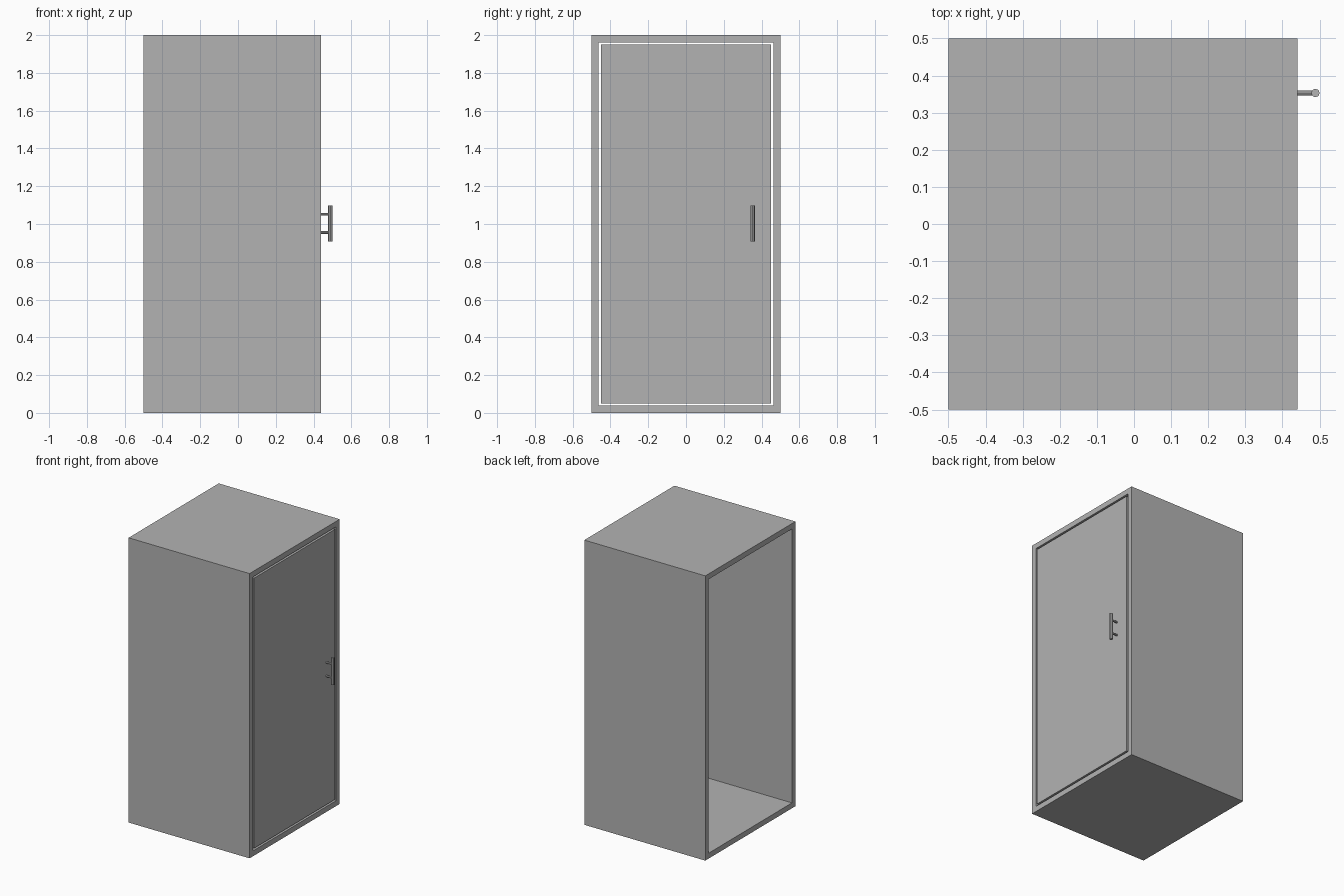
import bpy
import bmesh
from mathutils import Vector

cube = bpy.data.objects.get("Cube")
if cube:
    bpy.data.objects.remove(cube, do_unlink=True)

grey = bpy.data.materials.new("plain_grey")
grey.use_nodes = True
colour = (0.45, 0.45, 0.45, 1)
grey.diffuse_color = colour
grey.node_tree.nodes["Principled BSDF"].inputs["Base Color"].default_value = colour

BACK, FRONT = -0.5, 0.44      # extent of the shell along x
HALF, TOP = 0.5, 2.0
WALL, GAP = 0.038, 0.013
DOOR_THICK = 0.035
HANDLE_Y, BAR_X = 0.353, 0.489


def finish(bm, name):
    bmesh.ops.recalc_face_normals(bm, faces=bm.faces)
    mesh = bpy.data.meshes.new(name)
    bm.to_mesh(mesh)
    bm.free()
    mesh.materials.append(grey)
    obj = bpy.data.objects.new(name, mesh)
    bpy.context.collection.objects.link(obj)
    return obj


def ring(bm, x, inset):
    """Rectangle facing along x, inset from the outer size."""
    y, low, high = HALF - inset, inset, TOP - inset
    return [bm.verts.new((x, a, b)) for a, b in
            ((-y, low), (y, low), (y, high), (-y, high))]


def rod(name, start, end, radius, sides=8):
    start, end = Vector(start), Vector(end)
    axis = end - start
    bm = bmesh.new()
    bmesh.ops.create_cone(bm, cap_ends=True, segments=sides, radius1=radius,
                          radius2=radius, depth=axis.length)
    bm.transform(axis.to_track_quat('Z', 'Y').to_matrix().to_4x4())
    bmesh.ops.translate(bm, vec=(start + end) / 2, verts=bm.verts)
    return finish(bm, name)


# Cabin shell: a rectangular tube open at both ends
bm = bmesh.new()
loops = [ring(bm, BACK, 0), ring(bm, FRONT, 0),
         ring(bm, FRONT, WALL), ring(bm, BACK, WALL)]
for i in range(4):
    a, b = loops[i], loops[(i + 1) % 4]
    for j in range(4):
        k = (j + 1) % 4
        bm.faces.new((a[j], a[k], b[k], b[j]))
finish(bm, "cabin_shell")

# Door panel, flush with the shell and separated by a thin gap
bm = bmesh.new()
inner = ring(bm, FRONT - DOOR_THICK, WALL + GAP)
outer = ring(bm, FRONT, WALL + GAP)
bm.faces.new(inner)
bm.faces.new(outer)
for j in range(4):
    k = (j + 1) % 4
    bm.faces.new((inner[j], inner[k], outer[k], outer[j]))
finish(bm, "door_panel")

# Pull handle: upright bar on two stand-off posts
rod("handle_bar", (BAR_X, HANDLE_Y, 0.908), (BAR_X, HANDLE_Y, 1.098), 0.0115)
for label, z in (("lower", 0.955), ("upper", 1.051)):
    rod("handle_post_" + label, (FRONT - 0.005, HANDLE_Y, z),
        (BAR_X, HANDLE_Y, z), 0.007)
